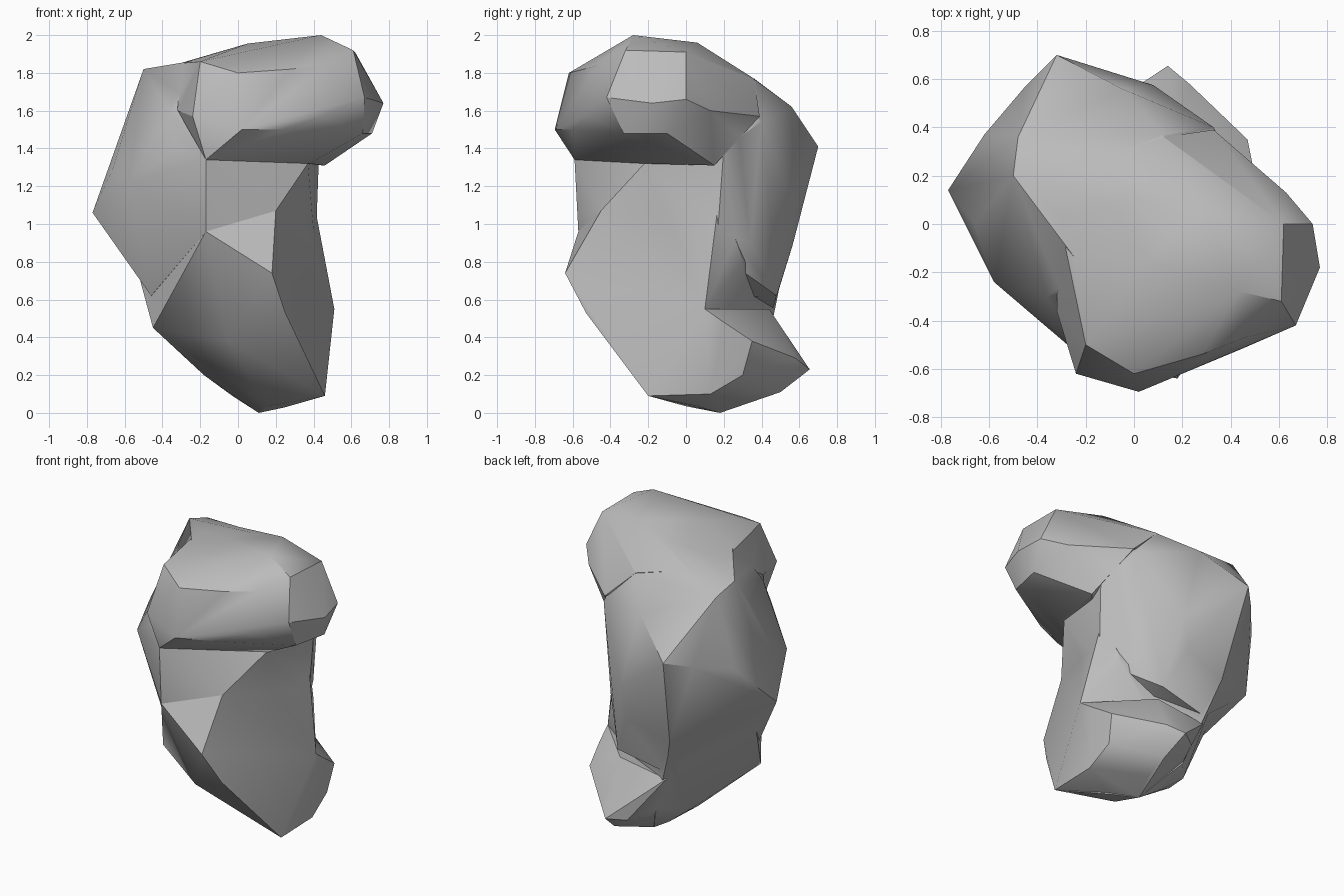
import bpy, bmesh

stone = bpy.data.materials.new("grey stone")
stone.diffuse_color = (0.5, 0.5, 0.5, 1)


def hull(name, points):
    """Faceted lump wrapped around a few corner points."""
    bm = bmesh.new()
    for p in points:
        bm.verts.new(p)
    res = bmesh.ops.convex_hull(bm, input=bm.verts[:])
    loose = {g for g in res["geom_interior"] + res["geom_unused"]
             if isinstance(g, bmesh.types.BMVert)}
    bmesh.ops.delete(bm, geom=list(loose), context='VERTS')
    bmesh.ops.recalc_face_normals(bm, faces=bm.faces[:])
    mesh = bpy.data.meshes.new(name)
    bm.to_mesh(mesh)
    bm.free()
    mesh.materials.append(stone)
    ob = bpy.data.objects.new(name, mesh)
    bpy.context.collection.objects.link(ob)
    return ob


# tall back of the boulder
rock = hull("boulder", [
    (-.32, .70, 1.41), (-.45, .57, 1.37), (-.50, .20, 1.82), (-.48, .36, 1.77),
    (-.62, .37, 1.32), (-.77, .14, 1.06), (-.66, 0, 1.30), (-.58, -.24, 1.22),
    (-.33, -.43, 1.40), (-.36, -.30, 1.60), (-.17, -.57, .96), (-.17, -.59, 1.34),
    (.37, -.22, 1.32), (.20, -.45, 1.07), (.39, .18, 1.18), (.43, .20, 1.40),
    (.33, .40, 1.54), (-.10, .62, 1.33), (-.05, .56, 1.62), (.12, .37, 1.76),
    (-.31, .03, 1.85), (-.20, -.20, 1.87), (.29, .06, 1.94), (-.38, .54, 1.18),
    (-.25, .53, .80), (.08, .575, 1.11), (.05, .565, .89), (.17, .48, .62),
    (.32, .34, .90), (.41, .16, .85), (-.46, -.12, .62), (-.17, .46, .55),
    (0, -.30, .60)])

# rounded overhanging top
head = hull("overhang", [
    (.61, -.32, 1.92), (.62, 0, 1.91), (.77, -.18, 1.64), (.74, 0, 1.66),
    (.67, -.42, 1.67), (.66, -.33, 1.48), (.71, -.10, 1.48), (.63, .13, 1.60),
    (.48, .22, 1.55), (.02, -.695, 1.50), (.24, -.60, 1.50), (.44, -.52, 1.57),
    (-.17, -.59, 1.34), (.38, -.22, 1.32), (.51, .09, 1.39), (.46, .15, 1.31),
    (.42, .22, 1.42), (0, -.62, 1.80), (-.20, -.50, 1.86), (-.24, -.62, 1.57),
    (.44, -.28, 2.0), (.05, -.15, 1.955), (.29, .06, 1.96), (.33, .39, 1.57),
    (.28, -.54, 1.82), (-.32, -.36, 1.60), (-.31, .03, 1.85), (-.20, .25, 1.83),
    (.12, .36, 1.77), (.46, -.47, 1.84)])

# lower body tapering to a bottom corner
belly = hull("belly", [
    (.11, .18, 0), (.46, -.20, .09), (.25, .05, .03), (.15, 0, .035),
    (.18, -.64, .74), (.25, -.53, .53), (.20, -.45, 1.07), (-.17, -.57, .96),
    (-.05, -.38, .38), (-.03, .22, .09), (-.18, .12, .20), (-.18, .25, .21),
    (-.31, 0, .37), (-.45, -.15, .45), (-.46, -.10, .62), (-.55, .05, .82),
    (.51, .10, .55), (.39, .18, 1.18), (.35, .30, .80), (-.25, .52, .79),
    (.31, -.13, 1.09), (-.05, .40, .20)])

# low foot at the back
foot = hull("foot", [
    (.14, .655, .23), (.18, .50, .11), (.17, .34, .06), (.03, .58, .22),
    (.23, .58, .29), (.30, .46, .21), (.45, .30, .20), (.46, .13, .10),
    (.47, .35, .38), (.50, .20, .48), (.51, .10, .55), (.46, -.20, .09),
    (.11, .18, 0), (-.18, .12, .20), (.18, .44, .55), (-.17, .45, .50)])

# weld the lumps into one boulder
for part in (head, belly, foot):
    mod = rock.modifiers.new("weld", 'BOOLEAN')
    mod.operation = 'UNION'
    mod.solver = 'EXACT'
    mod.object = part
deps = bpy.context.evaluated_depsgraph_get()
rock.data = bpy.data.meshes.new_from_object(rock.evaluated_get(deps))
rock.modifiers.clear()
for part in (head, belly, foot):
    bpy.data.objects.remove(part)

# soft facets with sharp ridges kept
bpy.context.view_layer.objects.active = rock
rock.select_set(True)
bpy.ops.object.shade_smooth_by_angle(angle=0.55)
